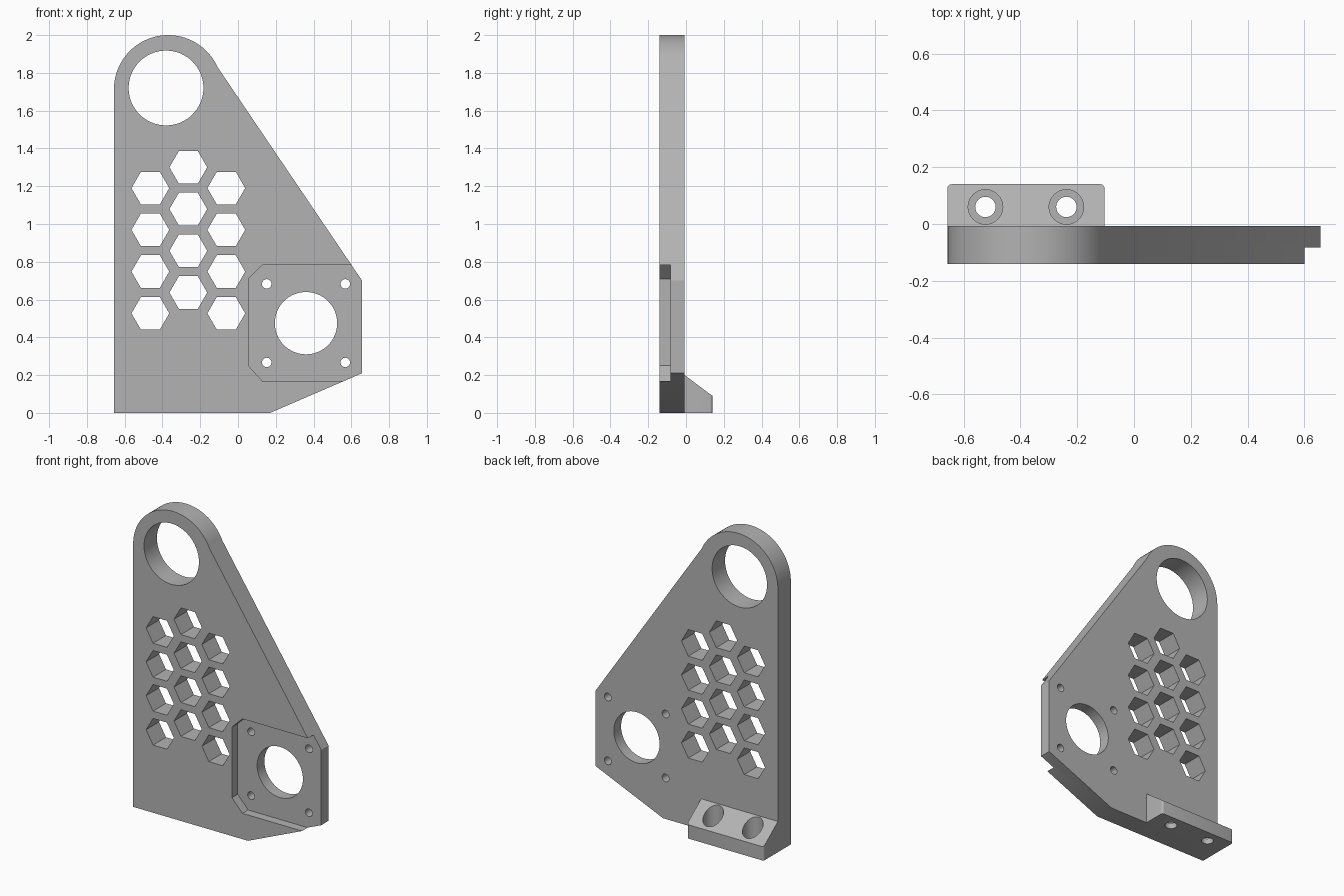
import bpy, bmesh
from math import cos, sin, pi, radians
from mathutils import Vector

cube = bpy.data.objects.get("Cube")
if cube:
    bpy.data.objects.remove(cube, do_unlink=True)

grey = bpy.data.materials.new("plain_grey")
grey.use_nodes = True
colour = (0.45, 0.45, 0.45, 1)
grey.diffuse_color = colour
grey.node_tree.nodes["Principled BSDF"].inputs["Base Color"].default_value = colour


def ring(cx, cy, r, n, start=0.0, sweep=2 * pi, closed=True):
    steps = n if closed else n - 1
    return [(cx + r * cos(start + sweep * i / steps),
             cy + r * sin(start + sweep * i / steps)) for i in range(n)]


def prisms(name, outlines, place, depth):
    """Extrude outlines; place maps 2D points to 3D, depth is a vector."""
    bm = bmesh.new()
    for pts in outlines:
        face = bm.faces.new([bm.verts.new(place(a, b)) for a, b in pts])
        out = bmesh.ops.extrude_face_region(bm, geom=[face])
        moved = [v for v in out["geom"] if isinstance(v, bmesh.types.BMVert)]
        bmesh.ops.translate(bm, verts=moved, vec=Vector(depth))
    bmesh.ops.recalc_face_normals(bm, faces=bm.faces)
    mesh = bpy.data.meshes.new(name)
    bm.to_mesh(mesh)
    bm.free()
    mesh.materials.append(grey)
    obj = bpy.data.objects.new(name, mesh)
    bpy.context.collection.objects.link(obj)
    return obj


def activate(obj):
    bpy.ops.object.select_all(action="DESELECT")
    obj.select_set(True)
    bpy.context.view_layer.objects.active = obj


def cut(obj, cutter):
    mod = obj.modifiers.new("cut", "BOOLEAN")
    mod.operation = "DIFFERENCE"
    mod.solver = "EXACT"
    mod.object = cutter
    activate(obj)
    bpy.ops.object.modifier_apply(modifier=mod.name)
    bpy.data.objects.remove(cutter, do_unlink=True)


FRONT, BACK, FLOOR = -0.14, -0.007, -0.082


def upright(y):
    return lambda x, z: (x, y, z)


def level(z):
    return lambda x, y: (x, y, z)


# Main plate: straight sides with a rounded eye at the top
outline = [(-0.657, 0), (0.17, 0), (0.657, 0.21), (0.657, 0.70)]
outline += ring(-0.37, 1.713, 0.287, 40, radians(24), radians(156), False)
plate = prisms("side_plate", [outline], upright(FRONT), (0, BACK - FRONT, 0))

# Through holes: eye, motor bore, four screws and the honeycomb
holes = [ring(-0.381, 1.72, 0.198, 64), ring(0.36, 0.475, 0.165, 64)]
for dx in (-0.208, 0.208):
    for dz in (-0.208, 0.208):
        holes.append(ring(0.36 + dx, 0.475 + dz, 0.025, 24))
for col in range(3):
    for row in range(4):
        z = 0.527 + row * 0.221 + (0.11 if col == 1 else 0)
        holes.append(ring(-0.464 + col * 0.201, z, 0.1, 6))
cut(plate, prisms("hole_cutter", holes, upright(-0.3), (0, 0.6, 0)))

# Chamfered motor recess, open on the outer edge
pocket = [(0.055, 0.25), (0.13, 0.168), (0.9, 0.168),
          (0.9, 0.783), (0.13, 0.783), (0.055, 0.71)]
cut(plate, prisms("recess_cutter", [pocket], upright(-0.3), (0, FLOOR + 0.3, 0)))

# Sloped mounting foot along the back of the base
profile = [(BACK, 0), (0.14, 0), (0.14, 0.09), (BACK, 0.2)]
foot = prisms("mounting_foot", [profile],
              lambda y, z: (-0.657, y, z), (0.553, 0, 0))
bm = bmesh.new()
bm.from_mesh(foot.data)
corners = [e for e in bm.edges
           if all(v.co.y > 0.13 for v in e.verts)
           and abs(e.verts[0].co.x - e.verts[1].co.x) < 0.001]
bmesh.ops.bevel(bm, geom=corners, offset=0.014, segments=4,
                profile=0.5, affect="EDGES")
bm.to_mesh(foot.data)
bm.free()

# Bolt holes with wide counterbores
bolts = (-0.523, -0.238)
cut(foot, prisms("bolt_cutter", [ring(x, 0.06, 0.036, 32) for x in bolts],
                 level(-0.1), (0, 0, 0.5)))
cut(foot, prisms("counterbore_cutter", [ring(x, 0.06, 0.061, 40) for x in bolts],
                 level(0.035), (0, 0, 0.4)))

for obj in (plate, foot):
    activate(obj)
    bpy.ops.object.shade_smooth_by_angle(angle=radians(25))
